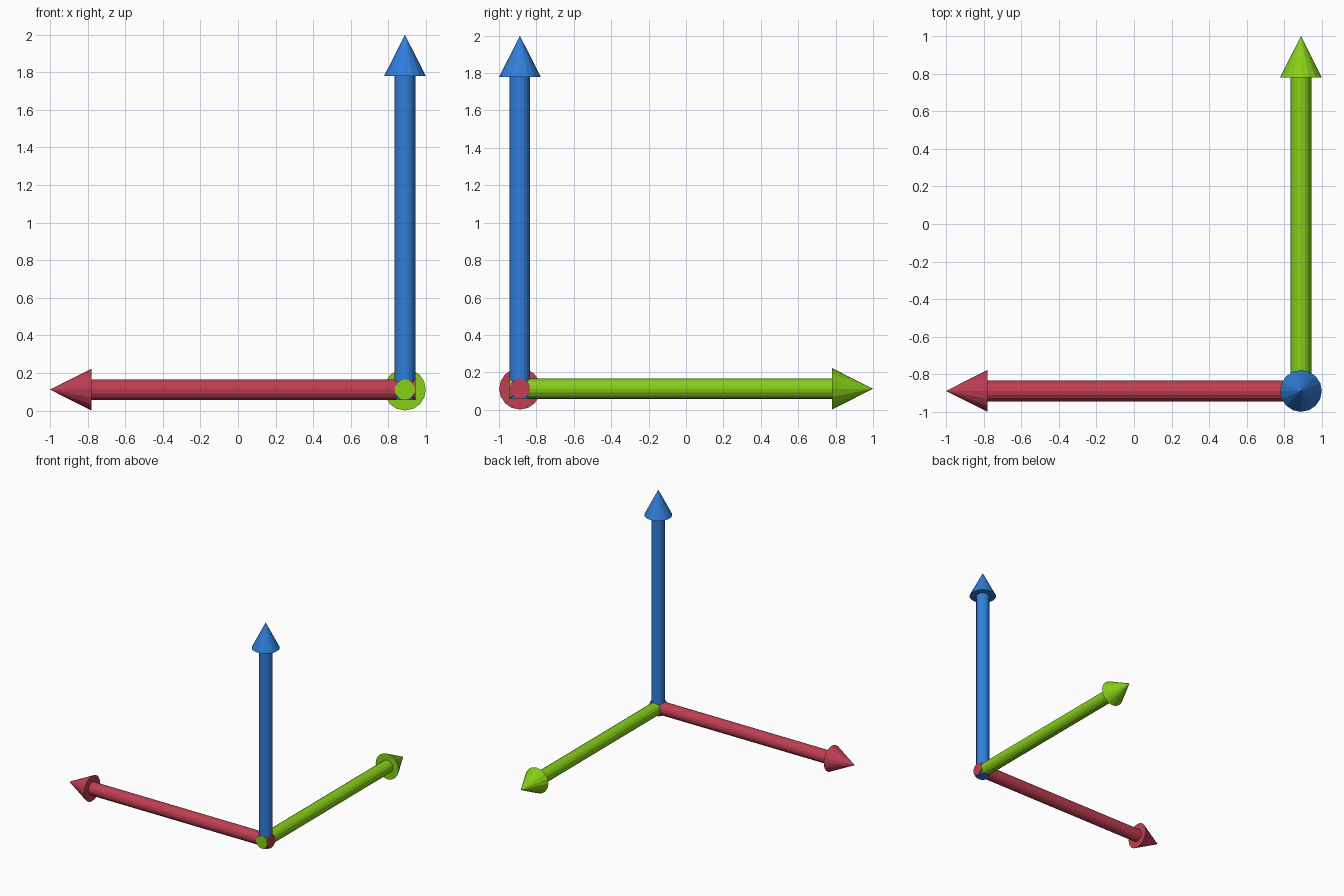
import bpy
from mathutils import Vector

if "Cube" in bpy.data.objects:
    bpy.data.objects.remove(bpy.data.objects["Cube"])

ORIGIN = Vector((0.888, -0.888, 0.112))  # where the three arrows meet
SHAFT_R, HEAD_R, HEAD_LEN = 0.055, 0.111, 0.22
TIP = 1.888                              # distance from meeting point to tip
SIDES = 16


def part(name, direction, start, end, r1, r2, mat):
    """Cylinder or cone running along direction between two distances."""
    d = Vector(direction)
    bpy.ops.mesh.primitive_cone_add(
        vertices=SIDES, radius1=r1, radius2=r2, depth=end - start,
        location=ORIGIN + d * (start + end) / 2,
        rotation=d.to_track_quat('Z', 'Y').to_euler())
    obj = bpy.context.object
    obj.name = name
    obj.data.materials.append(mat)
    return obj


def arrow(name, direction, color):
    mat = bpy.data.materials.new(name)
    mat.diffuse_color = (*color, 1)
    mat.use_nodes = True
    mat.node_tree.nodes["Principled BSDF"].inputs["Base Color"].default_value = mat.diffuse_color
    # shaft starts slightly behind the meeting point
    part(name + "_arrow_shaft", direction, -SHAFT_R, TIP - HEAD_LEN, SHAFT_R, SHAFT_R, mat)
    # pointed head
    part(name + "_arrow_head", direction, TIP - HEAD_LEN, TIP, HEAD_R, 0, mat)


arrow("red", (-1, 0, 0), (0.52, 0.05, 0.085))
arrow("green", (0, 1, 0), (0.24, 0.62, 0.01))
arrow("blue", (0, 0, 1), (0.03, 0.21, 0.70))
